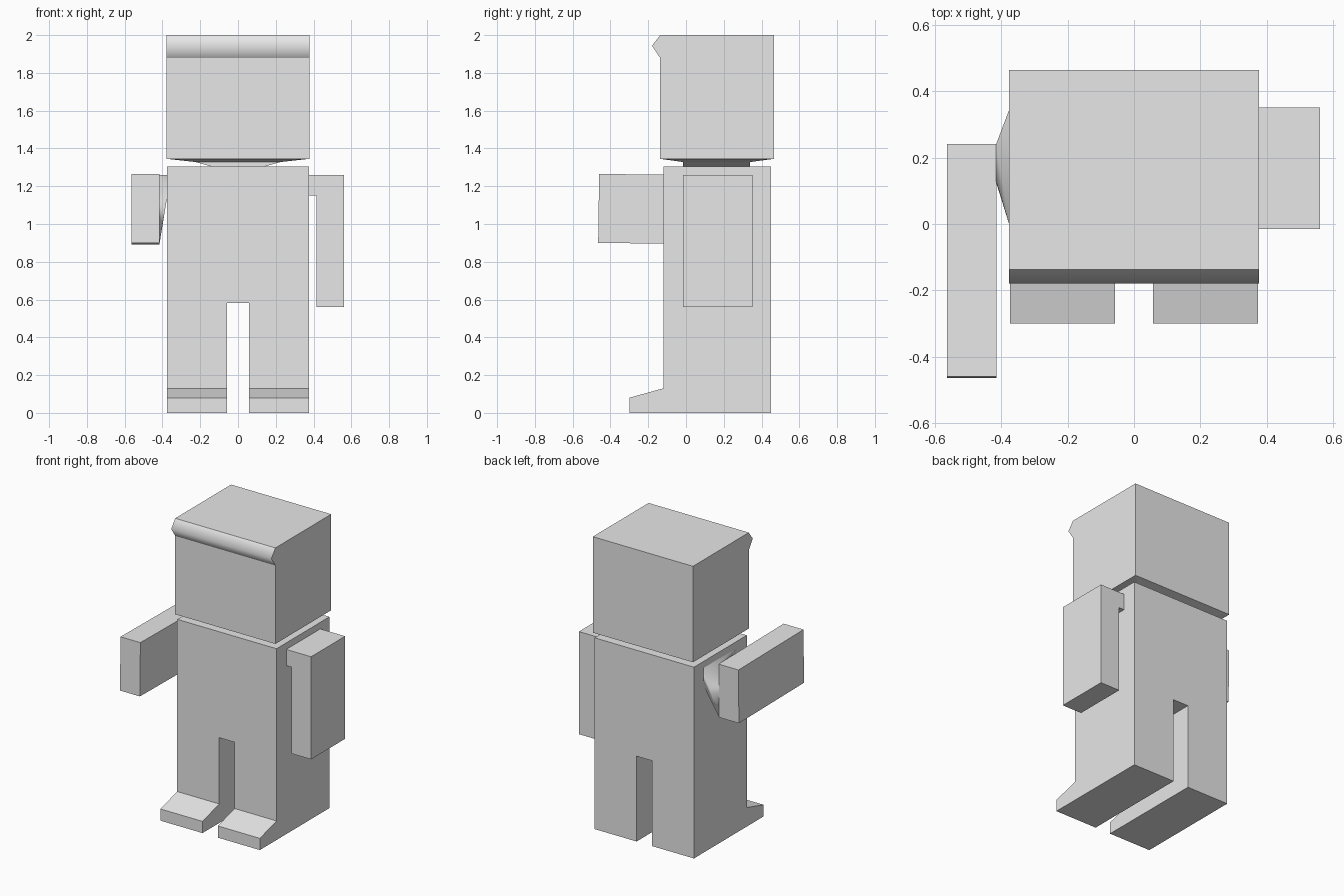
import bpy
import bmesh
from mathutils import Vector

default = bpy.data.objects.get("Cube")
if default:
    bpy.data.objects.remove(default, do_unlink=True)

grey = bpy.data.materials.new("plain grey")
grey.use_nodes = True
grey.diffuse_color = (0.8, 0.8, 0.8, 1)
grey.node_tree.nodes["Principled BSDF"].inputs["Base Color"].default_value = (0.8, 0.8, 0.8, 1)


def finish(bm, name):
    """Turn a bmesh into a named, coloured object."""
    bmesh.ops.recalc_face_normals(bm, faces=bm.faces)
    mesh = bpy.data.meshes.new(name)
    bm.to_mesh(mesh)
    bm.free()
    mesh.materials.append(grey)
    obj = bpy.data.objects.new(name, mesh)
    bpy.context.collection.objects.link(obj)
    return obj


def extrude_side(name, profile, x0, x1):
    """Extrude a (y, z) side profile from x0 to x1."""
    bm = bmesh.new()
    face = bm.faces.new([bm.verts.new((x0, y, z)) for y, z in profile])
    moved = bmesh.ops.extrude_face_region(bm, geom=[face])["geom"]
    verts = [g for g in moved if isinstance(g, bmesh.types.BMVert)]
    bmesh.ops.translate(bm, verts=verts, vec=Vector((x1 - x0, 0, 0)))
    return finish(bm, name)


def loft(name, rings, caps=True):
    """Join matching rings of points with side faces and end caps."""
    bm = bmesh.new()
    loops = [[bm.verts.new(p) for p in ring] for ring in rings]
    for a, b in zip(loops, loops[1:]):
        for i in range(len(a)):
            j = (i + 1) % len(a)
            bm.faces.new((a[i], a[j], b[j], b[i]))
    if caps:
        bm.faces.new(loops[0])
        bm.faces.new(loops[-1])
    return finish(bm, name)


def rect(x, y0, y1, z):
    return [(-x, y0, z), (x, y0, z), (x, y1, z), (-x, y1, z)]


def box_profile(y0, y1, z0, z1):
    return [(y0, z0), (y1, z0), (y1, z1), (y0, z1)]


# Body with legs and wedge-shaped toes, split by a slot between the legs
body = extrude_side("body", [(-0.30, 0), (0.45, 0), (0.45, 1.305), (-0.12, 1.305),
                             (-0.12, 0.13), (-0.30, 0.08)], -0.375, 0.375)
slot = extrude_side("leg_slot_cutter", box_profile(-0.5, 0.6, -0.1, 0.582), -0.058, 0.058)
cut = body.modifiers.new("leg slot", "BOOLEAN")
cut.operation = "DIFFERENCE"
cut.solver = "EXACT"
cut.object = slot
bpy.context.view_layer.objects.active = body
bpy.ops.object.modifier_apply(modifier=cut.name)
bpy.data.objects.remove(slot, do_unlink=True)

# Head with brow ridge
head = extrude_side("head", [(-0.137, 1.345), (0.465, 1.345), (0.465, 2.0), (-0.137, 2.0),
                             (-0.18, 1.943), (-0.137, 1.88)], -0.378, 0.378)
for face in head.data.polygons:
    face.use_smooth = face.center.y < -0.14 and abs(face.normal.x) < 0.5

# Neck tapering down from the underside of the head
loft("neck", [rect(0.378, -0.137, 0.465, 1.345), rect(0.225, -0.015, 0.34, 1.328),
              rect(0.14, -0.015, 0.34, 1.304)])

# Hanging left arm and its shoulder
extrude_side("left_arm", box_profile(-0.015, 0.352, 0.56, 1.26), 0.415, 0.562)
extrude_side("left_shoulder", box_profile(-0.015, 0.352, 1.15, 1.26), 0.37, 0.415)

# Raised right arm, with a shoulder twisted a quarter turn
extrude_side("right_arm", [(-0.465, 0.90), (0.237, 0.892), (0.241, 1.257), (-0.46, 1.265)],
             -0.565, -0.415)
body_end = [(-0.374, y, z) for y, z in
            ((-0.01, 1.26), (0.352, 1.26), (0.352, 1.15), (-0.01, 1.15))]
arm_end = [(-0.416, y, z) for y, z in
           ((0.241, 1.257), (0.237, 0.892), (0.125, 0.894), (0.128, 1.259))]
shoulder = loft("right_shoulder", [body_end, arm_end], caps=False)
for face in shoulder.data.polygons:
    face.use_smooth = True
